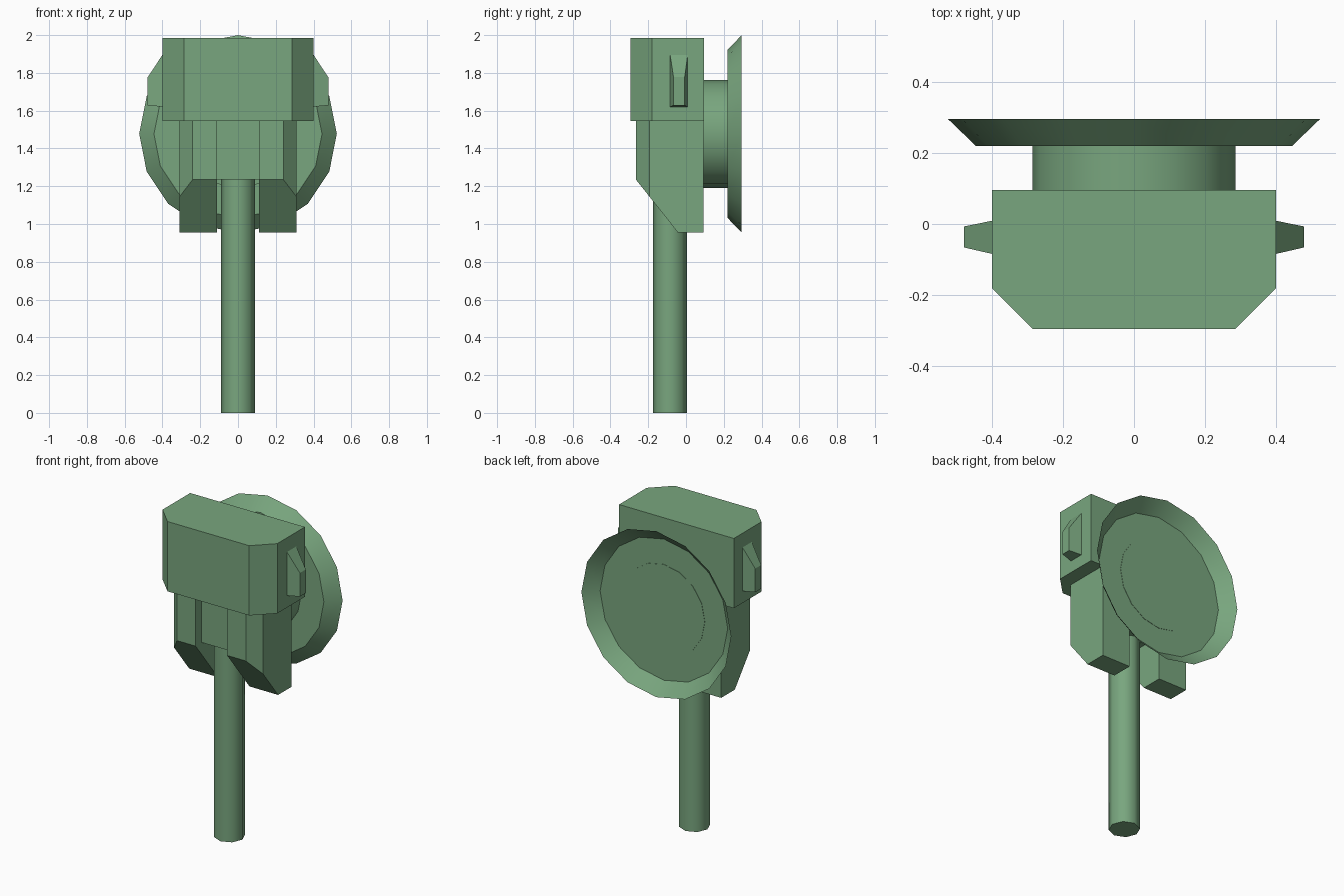
import bpy, bmesh, math

if "Cube" in bpy.data.objects:
    bpy.data.objects.remove(bpy.data.objects["Cube"])

green = bpy.data.materials.new("green")
green.diffuse_color = (0.19, 0.38, 0.21, 1)
green.use_nodes = True
green.node_tree.nodes["Principled BSDF"].inputs["Base Color"].default_value = green.diffuse_color


def make(name, bm, smooth=None):
    bmesh.ops.recalc_face_normals(bm, faces=bm.faces[:])
    me = bpy.data.meshes.new(name)
    bm.to_mesh(me)
    bm.free()
    ob = bpy.data.objects.new(name, me)
    bpy.context.collection.objects.link(ob)
    me.materials.append(green)
    if smooth:
        bpy.ops.object.select_all(action='DESELECT')
        ob.select_set(True)
        bpy.context.view_layer.objects.active = ob
        bpy.ops.object.shade_smooth_by_angle(angle=math.radians(smooth))
    return ob


def loft(name, rings, caps=(True, True), smooth=None):
    """Skin a row of closed rings, capping the chosen ends."""
    bm = bmesh.new()
    vr = [[bm.verts.new(p) for p in r] for r in rings]
    for a, b in zip(vr, vr[1:]):
        for i in range(len(a)):
            j = (i + 1) % len(a)
            bm.faces.new((a[i], a[j], b[j], b[i]))
    if caps[0]:
        bm.faces.new(vr[0])
    if caps[1]:
        bm.faces.new(vr[-1])
    return make(name, bm, smooth)


def prism(name, outline, z0, z1):
    return loft(name, [[(x, y, z) for x, y in outline] for z in (z0, z1)])


def circle(r, n):
    return [(r * math.cos(2 * math.pi * i / n), r * math.sin(2 * math.pi * i / n))
            for i in range(n)]


def mirror_x(ob):
    ob.modifiers.new("mirror", 'MIRROR').use_axis[0] = True


# Upper housing with chamfered front corners
prism("upper_housing", [(-0.4, 0.095), (-0.4, -0.18), (-0.285, -0.295),
                        (0.285, -0.295), (0.4, -0.18), (0.4, 0.095)], 1.545, 1.985)

# Recessed centre block between the lower legs
prism("centre_block", [(-0.11, 0.092), (-0.11, -0.205), (0.11, -0.205), (0.11, 0.092)],
      1.235, 1.545)

# Lower legs: chamfered columns with the front of the foot sliced away
leg = prism("lower_leg", [(0.11, 0.092), (0.11, -0.265), (0.24, -0.265),
                          (0.31, -0.193), (0.31, 0.092)], 0.955, 1.545)
bm = bmesh.new()
bm.from_mesh(leg.data)
cut = bmesh.ops.bisect_plane(bm, geom=bm.verts[:] + bm.edges[:] + bm.faces[:],
                             plane_co=(0, -0.265, 1.235), plane_no=(0, -0.28, -0.222),
                             clear_outer=True)
bmesh.ops.holes_fill(bm, edges=[e for e in bm.edges if e.is_boundary])
bmesh.ops.recalc_face_normals(bm, faces=bm.faces[:])
bm.to_mesh(leg.data)
bm.free()
mirror_x(leg)

# Tapered side lugs
lug = loft("side_lug", [
    [(0.395, -0.085, 1.62), (0.395, 0.01, 1.62), (0.395, 0.01, 1.903), (0.395, -0.085, 1.903)],
    [(0.478, -0.066, 1.628), (0.478, -0.007, 1.628), (0.478, -0.007, 1.777), (0.478, -0.066, 1.777)]])
mirror_x(lug)

# Support pole
loft("pole", [[(x, y - 0.085, z) for x, y in circle(0.09, 8)] for z in (0, 1.24)], smooth=50)

# Round neck and open dish at the back
CZ = 1.477
loft("dish_neck", [[(x, y, CZ + z) for x, z in circle(0.286, 16)] for y in (0.09, 0.222)], smooth=30)
loft("dish", [[(x, y, CZ + z) for x, z in circle(r, 16)]
              for r, y in ((0.445, 0.22), (0.523, 0.295))], caps=(True, False), smooth=30)
